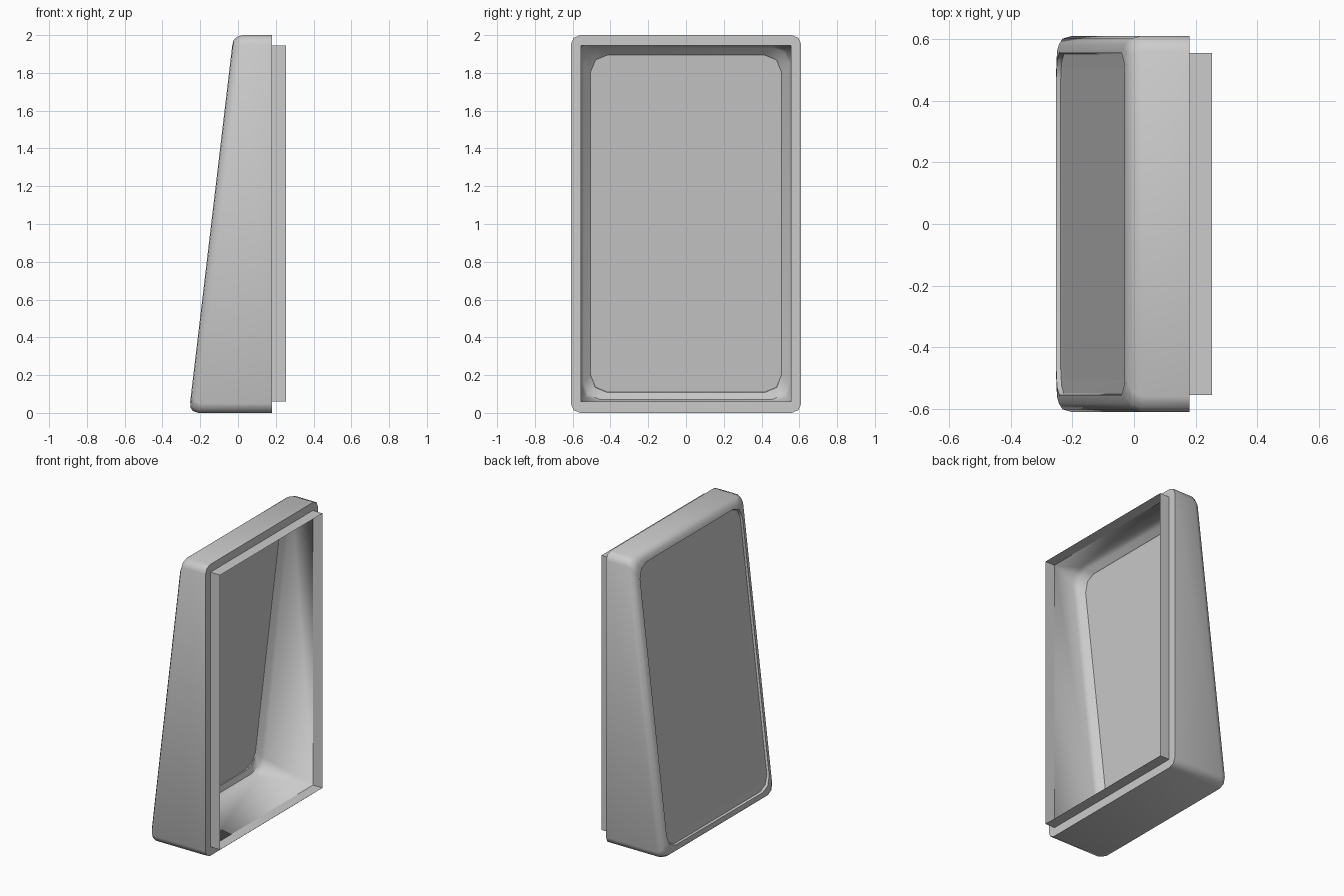
import bpy, bmesh
from math import sin, cos, pi, radians

if "Cube" in bpy.data.objects:
    bpy.data.objects.remove(bpy.data.objects["Cube"])

SEG = 2  # segments per rounded corner


def slant(off):
    # x on the leaning face, moved inward by off
    return lambda z: -0.26 + 0.118 * z + off


def flat(x):
    return lambda z: x


def ring(hy, z0, z1, r, fx):
    # rounded rectangle in y/z, with x given by a function of z
    pts = []
    corners = [(hy - r, z1 - r), (-hy + r, z1 - r), (-hy + r, z0 + r), (hy - r, z0 + r)]
    for i, (cy, cz) in enumerate(corners):
        for k in range(SEG + 1):
            a = pi / 2 * (i + k / SEG)
            y, z = cy + r * cos(a), cz + r * sin(a)
            pts.append((fx(z), y, z))
    return pts


def loft(name, rings, closed=False, cap=False):
    bm = bmesh.new()
    loops = [[bm.verts.new(p) for p in rg] for rg in rings]
    pairs = list(zip(loops, loops[1:]))
    if closed:
        pairs.append((loops[-1], loops[0]))
    for a, b in pairs:
        n = len(a)
        for i in range(n):
            j = (i + 1) % n
            bm.faces.new((a[i], a[j], b[j], b[i]))
    if cap:
        bm.faces.new(loops[-1])
    bmesh.ops.remove_doubles(bm, verts=bm.verts, dist=1e-5)
    bmesh.ops.recalc_face_normals(bm, faces=bm.faces)
    me = bpy.data.meshes.new(name)
    bm.to_mesh(me)
    bm.free()
    ob = bpy.data.objects.new(name, me)
    bpy.context.collection.objects.link(ob)
    bpy.ops.object.select_all(action='DESELECT')
    ob.select_set(True)
    bpy.context.view_layer.objects.active = ob
    bpy.ops.object.shade_smooth_by_angle(angle=radians(50))
    return ob


window = ring(0.505, 0.11, 1.895, 0.09, slant(0.016))

# Hollow wedge housing: window edge, outer bevel, side walls, rim, inner walls
loft("housing", [
    window,
    ring(0.55, 0.065, 1.94, 0.085, slant(0.014)),
    ring(0.555, 0.06, 1.945, 0.085, slant(0.0)),
    ring(0.582, 0.03, 1.972, 0.07, slant(0.004)),
    ring(0.602, 0.01, 1.991, 0.055, slant(0.02)),
    ring(0.61, 0.0, 2.0, 0.05, slant(0.05)),
    ring(0.61, 0.0, 2.0, 0.05, flat(0.18)),
    ring(0.555, 0.06, 1.945, 0.0, flat(0.18)),
    ring(0.555, 0.06, 1.945, 0.085, slant(0.07)),
    ring(0.543, 0.072, 1.933, 0.085, slant(0.038)),
    ring(0.507, 0.108, 1.897, 0.09, slant(0.022)),
], closed=True)

# Thin square lip behind the rim
loft("rear_lip", [ring(0.555, 0.06, 1.945, 0.0, flat(x)) for x in (0.18, 0.253)])

# Flat leaning panel filling the window
loft("panel", [ring(0.48, 0.14, 1.865, 0.08, slant(0.016)), window][::-1], cap=True)
